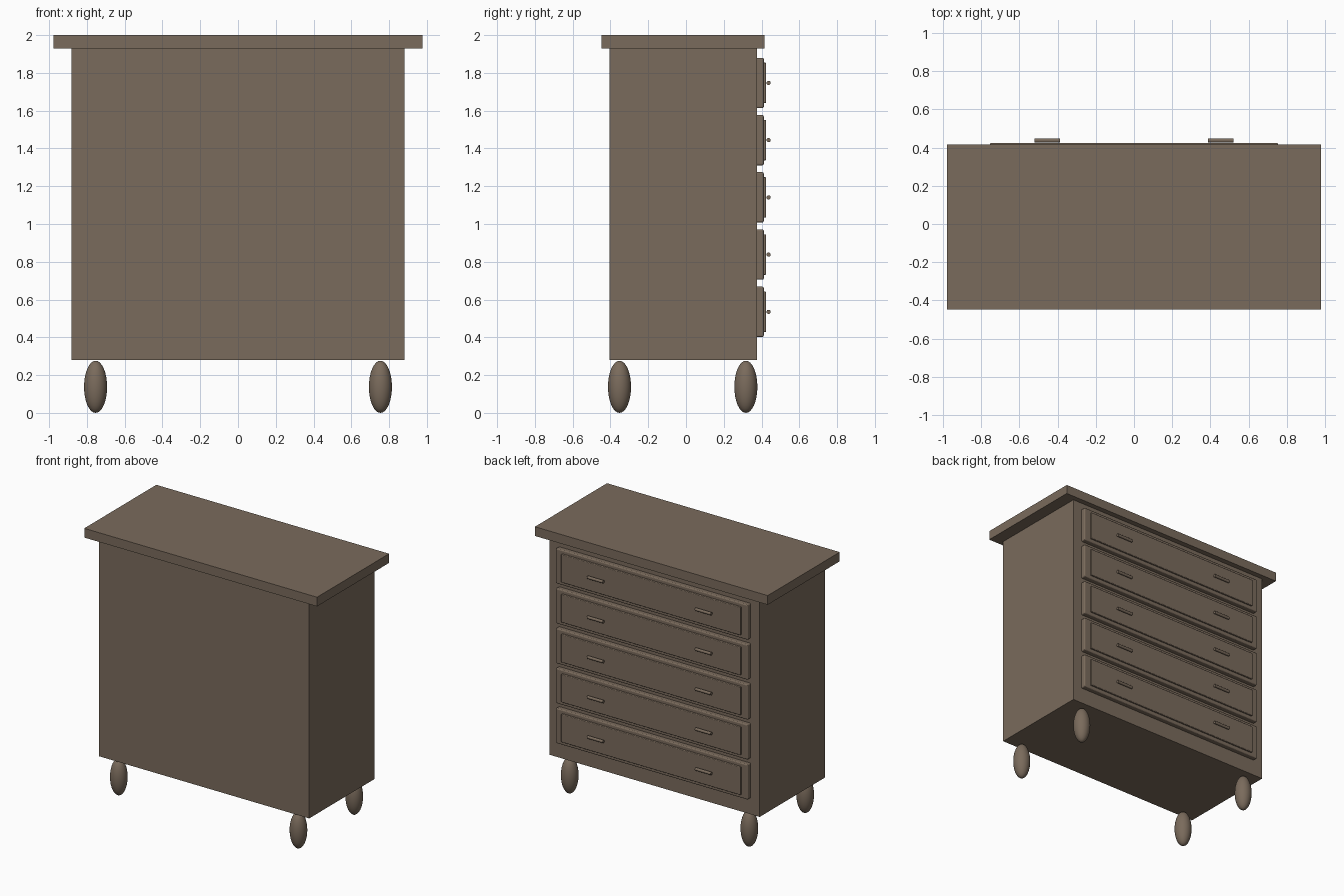
import bpy
import math

if "Cube" in bpy.data.objects:
    bpy.data.objects.remove(bpy.data.objects["Cube"])

wood = bpy.data.materials.new("brown_wood")
wood.diffuse_color = (0.195, 0.147, 0.107, 1)
wood.use_nodes = True
wood.node_tree.nodes["Principled BSDF"].inputs["Base Color"].default_value = wood.diffuse_color


def finish(name, bevel=0.0, smooth=False):
    ob = bpy.context.object
    ob.name = name
    ob.data.materials.append(wood)
    bpy.ops.object.transform_apply(location=False, rotation=True, scale=True)
    if bevel:
        mod = ob.modifiers.new("soft_edges", 'BEVEL')
        mod.width = bevel
        mod.segments = 3
    if smooth:
        bpy.ops.object.shade_smooth_by_angle(angle=math.radians(35))
    return ob


def box(name, x, y, z, bevel=0.0):
    """Box from (min, max) pairs."""
    lo, hi = zip(x, y, z)
    bpy.ops.mesh.primitive_cube_add(size=1, location=[(a + b) / 2 for a, b in zip(lo, hi)])
    bpy.context.object.scale = [b - a for a, b in zip(lo, hi)]
    return finish(name, bevel)


# Carcass and overhanging top
box("cabinet_body", (-0.882, 0.882), (-0.406, 0.376), (0.28, 1.93))
box("top_board", (-0.977, 0.977), (-0.448, 0.416), (1.93, 2.0))

# Five drawers on the +y side, each with a raised panel and two bar handles
for i in range(5):
    zc = 0.535 + i * 0.303
    box("drawer_front", (-0.806, 0.806), (0.366, 0.412), (zc - 0.133, zc + 0.133), 0.008)
    box("drawer_panel", (-0.753, 0.753), (0.400, 0.424), (zc - 0.107, zc + 0.107), 0.005)
    for s in (-1, 1):
        bpy.ops.mesh.primitive_cylinder_add(vertices=24, radius=0.011, depth=0.133,
                                            location=(s * 0.453, 0.437, zc),
                                            rotation=(0, math.pi / 2, 0))
        finish("drawer_handle", smooth=True)

# Four egg-shaped feet
for x in (-0.754, 0.754):
    for y in (-0.352, 0.317):
        bpy.ops.mesh.primitive_uv_sphere_add(segments=32, ring_count=16, radius=1,
                                             location=(x, y, 0.138))
        bpy.context.object.scale = (0.061, 0.061, 0.138)
        finish("foot", smooth=True)
